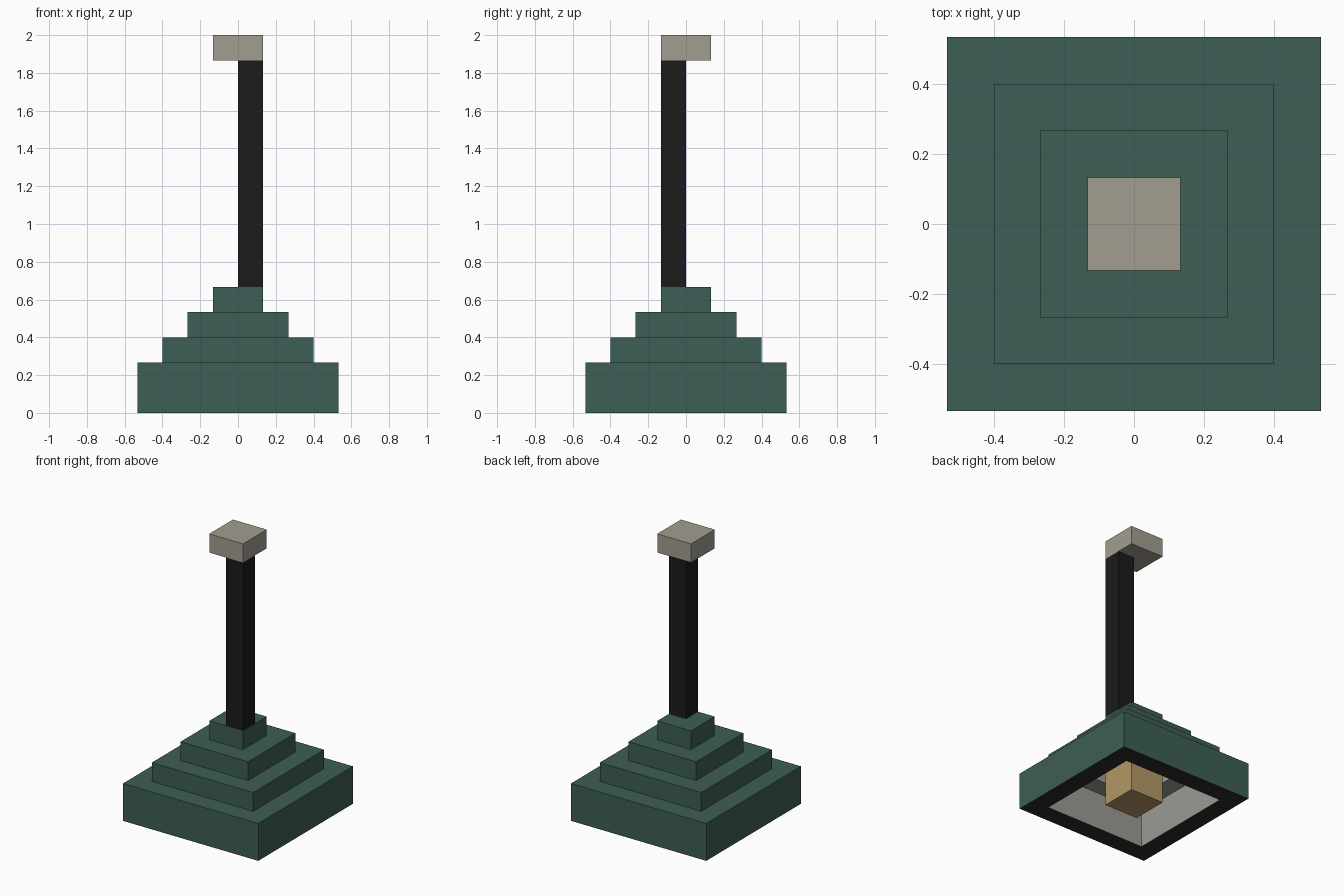
import bpy, bmesh

if "Cube" in bpy.data.objects:
    bpy.data.objects.remove(bpy.data.objects["Cube"])

U = 2 / 15  # one block of the grid the model is built on


def material(name, r, g, b):
    m = bpy.data.materials.new(name)
    m.diffuse_color = (r, g, b, 1)
    m.use_nodes = True
    m.node_tree.nodes["Principled BSDF"].inputs["Base Color"].default_value = m.diffuse_color
    return m


GREEN = material("green", 0.048, 0.112, 0.090)
BLACK = material("black", 0.011, 0.011, 0.011)
DARK = material("dark_grey", 0.025, 0.025, 0.025)
LINING = material("pale_grey", 0.33, 0.33, 0.30)
STONE = material("warm_grey", 0.36, 0.34, 0.28)
TAN = material("tan", 0.45, 0.31, 0.13)


def finish(name, bm, mats):
    bmesh.ops.recalc_face_normals(bm, faces=bm.faces)
    mesh = bpy.data.meshes.new(name)
    bm.to_mesh(mesh)
    bm.free()
    for m in mats:
        mesh.materials.append(m)
    ob = bpy.data.objects.new(name, mesh)
    bpy.context.collection.objects.link(ob)
    return ob


def box(name, lo, hi, mat):
    """Box between two corners given in blocks."""
    bm = bmesh.new()
    bmesh.ops.create_cube(bm, size=1)
    for v in bm.verts:
        v.co = [(lo[i] if v.co[i] < 0 else hi[i]) * U for i in range(3)]
    return finish(name, bm, [mat])


def stepped_shell(name, profile, mats):
    """Square rings joined along a (half width, height, material) profile."""
    bm = bmesh.new()
    rings = [[bm.verts.new((sx * r * U, sy * r * U, z * U))
              for sx, sy in ((-1, -1), (1, -1), (1, 1), (-1, 1))]
             for r, z, _ in profile]
    for a, b, step in zip(rings, rings[1:], profile):
        for i in range(4):
            j = (i + 1) % 4
            bm.faces.new((a[i], a[j], b[j], b[i])).material_index = step[2]
    bm.faces.new(rings[0]).material_index = profile[0][2]
    bm.faces.new(rings[-1]).material_index = profile[-1][2]
    return finish(name, bm, mats)


# Hollow stepped shade: outside steps, dark bottom rim, stepped pale lining
G, R, L = 0, 1, 2
stepped_shell("stepped_shade", [
    (1, 5, G), (1, 4, G), (2, 4, G), (2, 3, G), (3, 3, G), (3, 2, G),
    (4, 2, G), (4, 0, R), (3, 0, L), (3, 2, L), (2, 2, L), (2, 3, L),
    (1, 3, L)], [GREEN, DARK, LINING])

# Block hanging inside the shade, level with its rim
box("inner_block", (-1, -1, 0), (1, 1, 3), TAN)

# Off-centre pole and its cap
box("pole", (0, -1, 5), (1, 0, 14), BLACK)
box("top_cap", (-1, -1, 14), (1, 1, 15), STONE)
